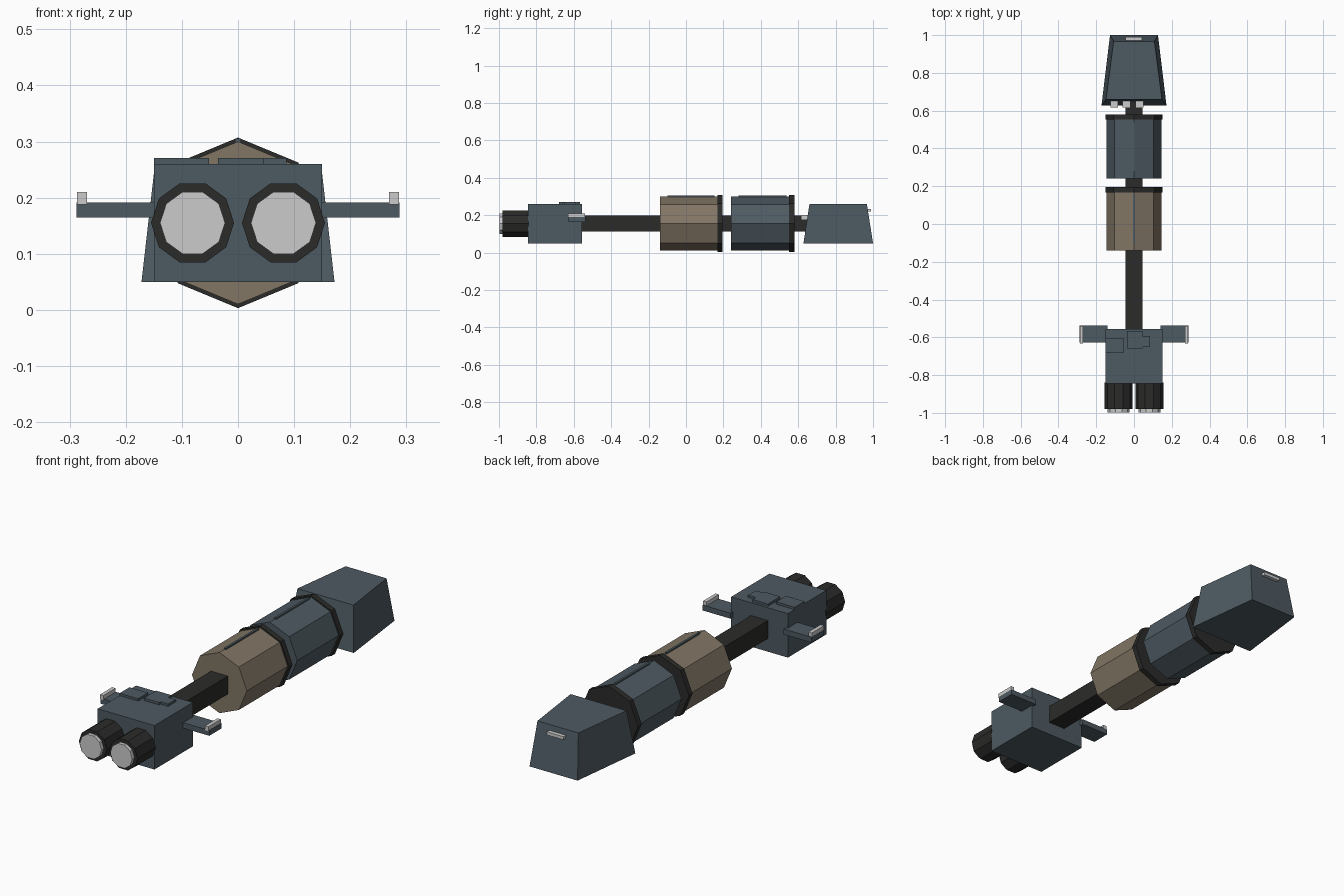
import bpy, bmesh, math
from mathutils import Matrix

if "Cube" in bpy.data.objects:
    bpy.data.objects.remove(bpy.data.objects["Cube"])


def material(name, rgb):
    m = bpy.data.materials.new(name)
    m.diffuse_color = (*rgb, 1)
    m.use_nodes = True
    m.node_tree.nodes["Principled BSDF"].inputs["Base Color"].default_value = m.diffuse_color
    return m


BLUE = material("slate blue", (0.075, 0.102, 0.122))
TAN = material("warm tan", (0.22, 0.18, 0.13))
DARK = material("charcoal", (0.024, 0.024, 0.023))
PALE = material("pale light", (0.6, 0.6, 0.6))


def finish(name, bm, mat):
    bmesh.ops.recalc_face_normals(bm, faces=bm.faces)
    me = bpy.data.meshes.new(name)
    bm.to_mesh(me)
    bm.free()
    me.materials.append(mat)
    ob = bpy.data.objects.new(name, me)
    bpy.context.collection.objects.link(ob)
    return ob


def box(name, x, y, z, mat):
    """Box from (min, max) ranges."""
    bm = bmesh.new()
    bmesh.ops.create_cube(bm, size=1)
    for v in bm.verts:
        v.co = [r[0] + (c + 0.5) * (r[1] - r[0]) for c, r in zip(v.co, (x, y, z))]
    return finish(name, bm, mat)


def prism(name, sides, r, x, z, y0, y1, mat):
    """Flat-sided cylinder along y, with a corner pointing to +x."""
    bm = bmesh.new()
    rings = []
    for y in (y0, y1):
        rings.append([bm.verts.new((x + r * math.cos(a), y, z + r * math.sin(a)))
                      for a in (2 * math.pi * i / sides for i in range(sides))])
    for i in range(sides):
        j = (i + 1) % sides
        bm.faces.new((rings[0][i], rings[0][j], rings[1][j], rings[1][i]))
    for ring in rings:
        bm.faces.new(ring)
    return finish(name, bm, mat)


MID = 0.155  # height of the long axis

# Spine running through the whole craft
box("spine", (-0.045, 0.045), (-0.57, 0.66), (0.113, 0.199), DARK)

# Octagonal tanks, each with an end ring and a ridge strip
for label, y0, y1, mat in (("front", -0.14, 0.168, TAN), ("rear", 0.24, 0.552, BLUE)):
    prism(label + "_tank", 8, 0.145, 0, MID, y0, y1, mat)
    prism(label + "_tank_ring", 8, 0.152, 0, MID, y1, y1 + 0.027, DARK)
    box(label + "_tank_ridge", (-0.005, 0.005), (y0 + 0.04, y1 - 0.015),
        (0.285, 0.305), BLUE)

# Engine block and its roof plates
box("engine_block", (-0.15, 0.15), (-0.845, -0.555), (0.05, 0.26), BLUE)
for i, (x, y) in enumerate((((-0.15, -0.052), (-0.68, -0.605)),
                            ((-0.036, 0.045), (-0.66, -0.567)),
                            ((0.045, 0.086), (-0.65, -0.592)))):
    box(f"roof_plate_{i}", x, y, (0.255, 0.271), BLUE)

# Mirrored engines, wings and wing-tip lights
for side, s in (("left", -1), ("right", 1)):
    prism(side + "_engine", 10, 0.074, s * 0.081, MID, -0.98, -0.84, DARK)
    prism(side + "_engine_glow", 10, 0.058, s * 0.081, MID, -0.997, -0.975, PALE)
    box(side + "_wing", sorted((s * 0.14, s * 0.288)), (-0.628, -0.537),
        (0.165, 0.191), BLUE)
    box(side + "_wing_light", sorted((s * 0.269, s * 0.287)), (-0.632, -0.54),
        (0.188, 0.21), PALE)

# Tapered cabin at the back: bottom and top outlines
bm = bmesh.new()
low = [bm.verts.new((x, y, 0.05)) for x, y in
       ((-0.172, 0.628), (0.172, 0.628), (0.127, 1.0), (-0.127, 1.0))]
top = [bm.verts.new((x, y, 0.26)) for x, y in
       ((-0.148, 0.66), (0.148, 0.66), (0.108, 0.967), (-0.108, 0.967))]
for i in range(4):
    j = (i + 1) % 4
    bm.faces.new((low[i], low[j], top[j], top[i]))
bm.faces.new(low)
bm.faces.new(top)
finish("cabin", bm, BLUE)

# Small cabin lights
box("cabin_rear_light", (-0.045, 0.043), (0.96, 0.99), (0.219, 0.234), PALE)
for i, x in enumerate((-0.105, -0.04, 0.03)):
    box(f"cabin_front_light_{i}", (x - 0.02, x + 0.02), (0.617, 0.655),
        (0.178, 0.2), PALE)
